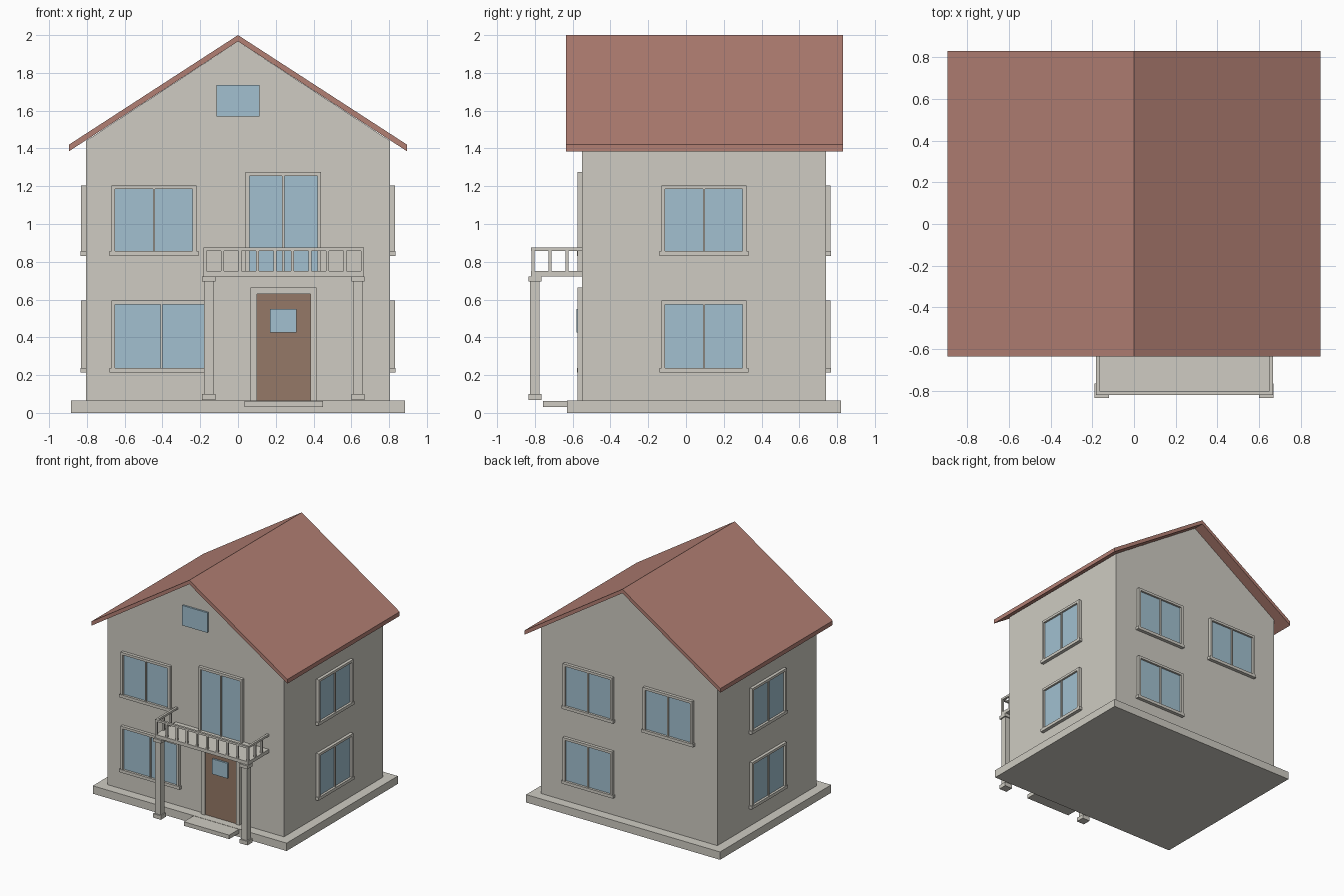
import bpy, bmesh
from math import radians
from mathutils import Matrix, Vector

cube = bpy.data.objects.get("Cube")
if cube:
    bpy.data.objects.remove(cube, do_unlink=True)


def material(name, rgb):
    m = bpy.data.materials.new(name)
    m.use_nodes = True
    m.diffuse_color = (*rgb, 1)
    m.node_tree.nodes["Principled BSDF"].inputs["Base Color"].default_value = (*rgb, 1)
    return m


PLASTER = material("plaster", (0.62, 0.60, 0.54))
TILE = material("roof_tile", (0.45, 0.215, 0.175))
GLASS = material("glass", (0.36, 0.53, 0.63))
WOOD = material("door_wood", (0.30, 0.19, 0.135))

# Wall planes: local x runs along the wall, local -y points outwards
FRONT_Y, BACK_Y, SIDE_X = -0.55, 0.74, 0.805
WALLS = {
    "front": Matrix.Translation((0, FRONT_Y, 0)),
    "right": Matrix.Translation((-SIDE_X, 0, 0)) @ Matrix.Rotation(radians(-90), 4, "Z"),
    "back": Matrix.Translation((0, BACK_Y, 0)) @ Matrix.Rotation(radians(180), 4, "Z"),
    "left": Matrix.Translation((SIDE_X, 0, 0)) @ Matrix.Rotation(radians(90), 4, "Z"),
}


def finish(name, bm, mat, matrix=Matrix()):
    bmesh.ops.recalc_face_normals(bm, faces=bm.faces)
    bm.transform(matrix)
    mesh = bpy.data.meshes.new(name)
    bm.to_mesh(mesh)
    bm.free()
    mesh.materials.append(mat)
    obj = bpy.data.objects.new(name, mesh)
    bpy.context.collection.objects.link(obj)
    return obj


def boxes(name, mat, spans, matrix=Matrix()):
    """One object from boxes given as (x0, x1), (y0, y1), (z0, z1)."""
    bm = bmesh.new()
    for span in spans:
        lo, hi = Vector([s[0] for s in span]), Vector([s[1] for s in span])
        size = Matrix.Diagonal((*(hi - lo), 1))
        bmesh.ops.create_cube(bm, size=1, matrix=Matrix.Translation((lo + hi) / 2) @ size)
    return finish(name, bm, mat, matrix)


def extrude_profile(name, mat, points, y0, y1):
    bm = bmesh.new()
    face = bm.faces.new([bm.verts.new((x, y0, z)) for x, z in points])
    out = bmesh.ops.extrude_face_region(bm, geom=[face])
    verts = [v for v in out["geom"] if isinstance(v, bmesh.types.BMVert)]
    bmesh.ops.translate(bm, verts=verts, vec=(0, y1 - y0, 0))
    return finish(name, bm, mat)


def window(name, wall, x0, x1, z0, z1, sill=True, rim=0.02):
    """Two-pane window; z0 is the bottom of the glass, z1 the top of the frame."""
    out, mid = (-0.025, 0), (x0 + x1) / 2
    frame = [
        ((x0, x0 + rim), out, (z0, z1)),
        ((x1 - rim, x1), out, (z0, z1)),
        ((x0 + rim, x1 - rim), out, (z1 - rim, z1)),
        ((mid - 0.006, mid + 0.006), (-0.02, 0), (z0, z1 - rim)),
    ]
    if sill:
        frame.append(((x0 - 0.01, x1 + 0.01), (-0.028, 0), (z0 - 0.025, z0)))
    boxes(name + "_frame", PLASTER, frame, WALLS[wall])
    boxes(name + "_glass", GLASS,
          [((x0 + rim, x1 - rim), (-0.009, 0), (z0, z1 - rim))], WALLS[wall])


# Foundation, walls and gable roof
boxes("foundation", PLASTER, [((-0.885, 0.885), (-0.63, 0.82), (0, 0.065))])
extrude_profile("walls", PLASTER,
                [(-SIDE_X, 0.065), (SIDE_X, 0.065), (SIDE_X, 1.44), (0, 1.967), (-SIDE_X, 1.44)],
                FRONT_Y, BACK_Y)
extrude_profile("roof", TILE,
                [(-0.895, 1.385), (0, 1.967), (0.895, 1.385), (0.895, 1.42), (0, 2), (-0.895, 1.42)],
                -0.635, 0.83)

# Windows
LOW, HIGH = (0.238, 0.595), (0.856, 1.205)
window("front_upper_window", "front", -0.67, -0.22, *HIGH)
window("front_lower_window", "front", -0.67, -0.14, *LOW)
window("balcony_door", "front", 0.04, 0.44, 0.75, 1.275, sill=False)
for side, centre in (("left", 0.095), ("right", -0.095)):
    for level, heights in (("upper", HIGH), ("lower", LOW)):
        window(f"{side}_{level}_window", side, centre - 0.225, centre + 0.225, *heights)
window("back_upper_window_left", "back", -0.59, -0.14, *HIGH)
window("back_lower_window_left", "back", -0.59, -0.14, *LOW)
window("back_upper_window_right", "back", 0.14, 0.59, *HIGH)
boxes("attic_window", GLASS, [((-0.115, 0.115), (-0.015, 0), (1.57, 1.735))], WALLS["front"])

# Front door with frame, small pane and step
boxes("door_frame", PLASTER, [
    ((0.065, 0.1), (-0.025, 0), (0.065, 0.665)),
    ((0.385, 0.415), (-0.025, 0), (0.065, 0.665)),
    ((0.1, 0.385), (-0.025, 0), (0.63, 0.665)),
], WALLS["front"])
boxes("front_door", WOOD, [((0.1, 0.385), (-0.015, 0), (0.065, 0.63))], WALLS["front"])
boxes("door_pane", GLASS, [((0.17, 0.31), (-0.03, 0), (0.425, 0.55))], WALLS["front"])
boxes("door_step", PLASTER, [((0.035, 0.45), (-0.757, -0.63), (0.03, 0.063))])

# Balcony slab
X0, X1, Y0 = -0.183, 0.667, -0.82
boxes("balcony_slab", PLASTER, [((X0, X1), (Y0, FRONT_Y), (0.722, 0.75))])

# Balcony railing: handrails and evenly spaced balusters
T = 0.018
rails = [((X0, X1), (Y0, Y0 + T), (0.858, 0.875))]
rails += [((x, x + T), (Y0 + T, FRONT_Y), (0.858, 0.875)) for x in (X0, X1 - T)]
boxes("handrail", PLASTER, rails)
feet = [(X0 + i * (X1 - X0 - T) / 9, Y0) for i in range(10)]
feet += [(x, Y0 + j * 0.09) for x in (X0, X1 - T) for j in (1, 2)]
boxes("balusters", PLASTER,
      [((x + 0.001, x + T - 0.001), (y + 0.001, y + T - 0.001), (0.75, 0.858)) for x, y in feet])


# Square porch columns with base and capital
def block(x, half, z0, z1):
    return ((x - half, x + half), (-0.8 - half, -0.8 + half), (z0, z1))


for name, x in (("right_column", -0.155), ("left_column", 0.635)):
    boxes(name, PLASTER, [block(x, 0.035, 0.067, 0.1),
                          block(x, 0.025, 0.1, 0.695),
                          block(x, 0.035, 0.695, 0.722)])
